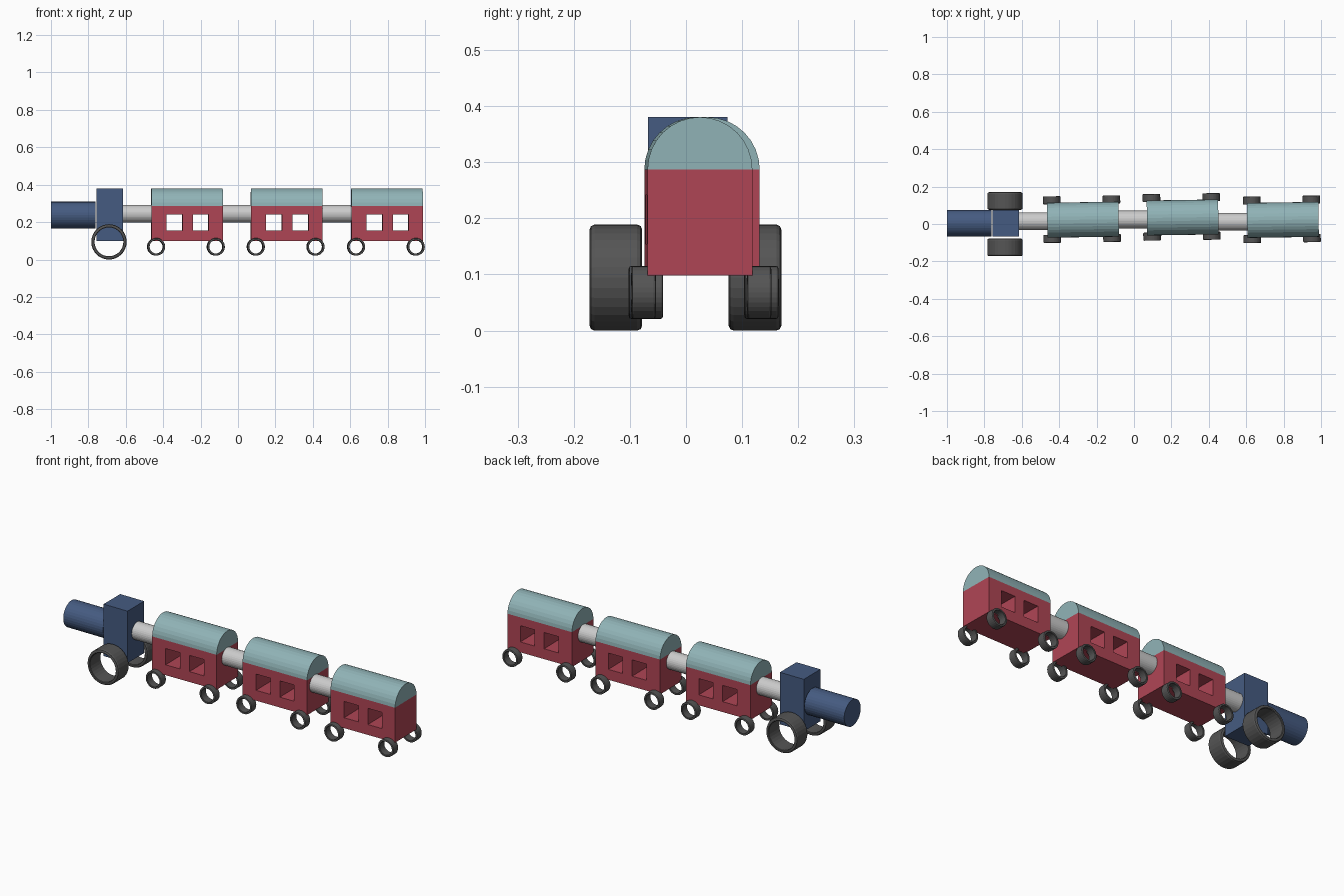
import bpy, bmesh, math
from mathutils import Matrix

if "Cube" in bpy.data.objects:
    bpy.data.objects.remove(bpy.data.objects["Cube"])


def material(name, rgb):
    m = bpy.data.materials.new(name)
    m.diffuse_color = (*rgb, 1)
    m.use_nodes = True
    m.node_tree.nodes["Principled BSDF"].inputs["Base Color"].default_value = m.diffuse_color
    return m


RED = material("red", (0.43, 0.06, 0.09))
BLUE = material("blue", (0.06, 0.105, 0.22))
TEAL = material("teal", (0.28, 0.45, 0.47))
RUBBER = material("rubber", (0.09, 0.09, 0.09))


def finish(name, bm, mat=None, matrix=Matrix()):
    bmesh.ops.recalc_face_normals(bm, faces=bm.faces)
    me = bpy.data.meshes.new(name)
    bm.to_mesh(me)
    bm.free()
    if mat:
        me.materials.append(mat)
    ob = bpy.data.objects.new(name, me)
    ob.matrix_world = matrix
    bpy.context.collection.objects.link(ob)
    return ob


def rod(name, x0, x1, y, z, r, mat=None):
    """Cylinder lying along x."""
    bm = bmesh.new()
    bmesh.ops.create_cone(bm, cap_ends=True, segments=32, radius1=r, radius2=r, depth=x1 - x0)
    m = Matrix.Translation(((x0 + x1) / 2, y, z)) @ Matrix.Rotation(math.pi / 2, 4, 'Y')
    bmesh.ops.transform(bm, matrix=m, verts=bm.verts)
    return finish(name, bm, mat)


def box(name, lo, hi, mat):
    bm = bmesh.new()
    bmesh.ops.create_cube(bm, size=1)
    for v in bm.verts:
        v.co = [(a + b) / 2 + c * (b - a) for a, b, c in zip(lo, hi, v.co)]
    return finish(name, bm, mat)


def wheel(name, x, y, z, r, r_in, width, bevel, matrix=Matrix()):
    """Open tyre ring, axle along y, with softened rims."""
    h, b = width / 2, bevel
    k = 0.3 * b
    prof = [(r_in, -h + k), (r_in + k, -h), (r - b, -h), (r - k, -h + k), (r, -h + b),
            (r, h - b), (r - k, h - k), (r - b, h), (r_in + k, h), (r_in, h - k)]
    bm = bmesh.new()
    n = 32
    rings = []
    for i in range(n):
        a = 2 * math.pi * i / n
        rings.append([bm.verts.new((x + p * math.sin(a), y + q, z - p * math.cos(a))) for p, q in prof])
    for i in range(n):
        A, B = rings[i], rings[(i + 1) % n]
        for j in range(len(prof)):
            k2 = (j + 1) % len(prof)
            bm.faces.new((A[j], A[k2], B[k2], B[j]))
    return finish(name, bm, RUBBER, matrix)


def carriage_body(name, matrix):
    """Solid block with two square window tunnels running through along y."""
    xs = [-0.191, -0.111, -0.026, 0.03, 0.115, 0.191]
    zs = [0.098, 0.154, 0.242, 0.287]
    bm = bmesh.new()
    g = [[bm.verts.new((x, -HALF, z)) for z in zs] for x in xs]
    for i in range(5):
        for j in range(3):
            if not (i in (1, 3) and j == 1):
                bm.faces.new((g[i][j], g[i + 1][j], g[i + 1][j + 1], g[i][j + 1]))
    ext = bmesh.ops.extrude_face_region(bm, geom=bm.faces[:], use_keep_orig=True)
    moved = [e for e in ext["geom"] if isinstance(e, bmesh.types.BMVert)]
    bmesh.ops.translate(bm, verts=moved, vec=(0, 2 * HALF, 0))
    return finish(name, bm, RED, matrix)


def carriage_roof(name, matrix):
    """Half-round vault."""
    bm = bmesh.new()
    n = 16
    arc = [bm.verts.new((-0.191, HALF * math.cos(math.pi * i / n),
                         0.287 + HALF * math.sin(math.pi * i / n))) for i in range(n + 1)]
    f = bm.faces.new(arc)
    ext = bmesh.ops.extrude_face_region(bm, geom=[f], use_keep_orig=True)
    moved = [e for e in ext["geom"] if isinstance(e, bmesh.types.BMVert)]
    bmesh.ops.translate(bm, verts=moved, vec=(0.382, 0, 0))
    return finish(name, bm, TEAL, matrix)


HALF = 0.0935

# Engine
rod("boiler", -1.0, -0.762, 0.005, 0.238, 0.071, BLUE)
box("cab", (-0.757, -0.068, 0.1), (-0.614, 0.074, 0.381), BLUE)
for side, y in (("front", -0.125), ("back", 0.123)):
    wheel(f"engine_wheel_{side}", -0.69, y, 0.0945, 0.0945, 0.077, 0.094, 0.009)

# Carriages: centre x, centre y, each turned very slightly
for n, (cx, cy) in enumerate([(-0.273, 0.023), (0.26, 0.035), (0.796, 0.022)], 1):
    m = Matrix.Translation((cx, cy, 0)) @ Matrix.Rotation(math.radians(0.85), 4, 'Z')
    carriage_body(f"carriage_{n}_body", m)
    carriage_roof(f"carriage_{n}_roof", m)
    for sy, side in ((-1, "front"), (1, "back")):
        for x, end in ((-0.165, "left"), (0.154, "right")):
            wheel(f"carriage_{n}_wheel_{side}_{end}", x, 0.003 + sy * 0.103, 0.068,
                  0.047, 0.036, 0.043, 0.004, m)

# Couplings
for n, (x0, x1, y) in enumerate([(-0.616, -0.462, 0.015), (-0.085, 0.07, 0.024), (0.449, 0.607, 0.013)], 1):
    rod(f"coupling_{n}", x0, x1, y, 0.245, 0.047)
